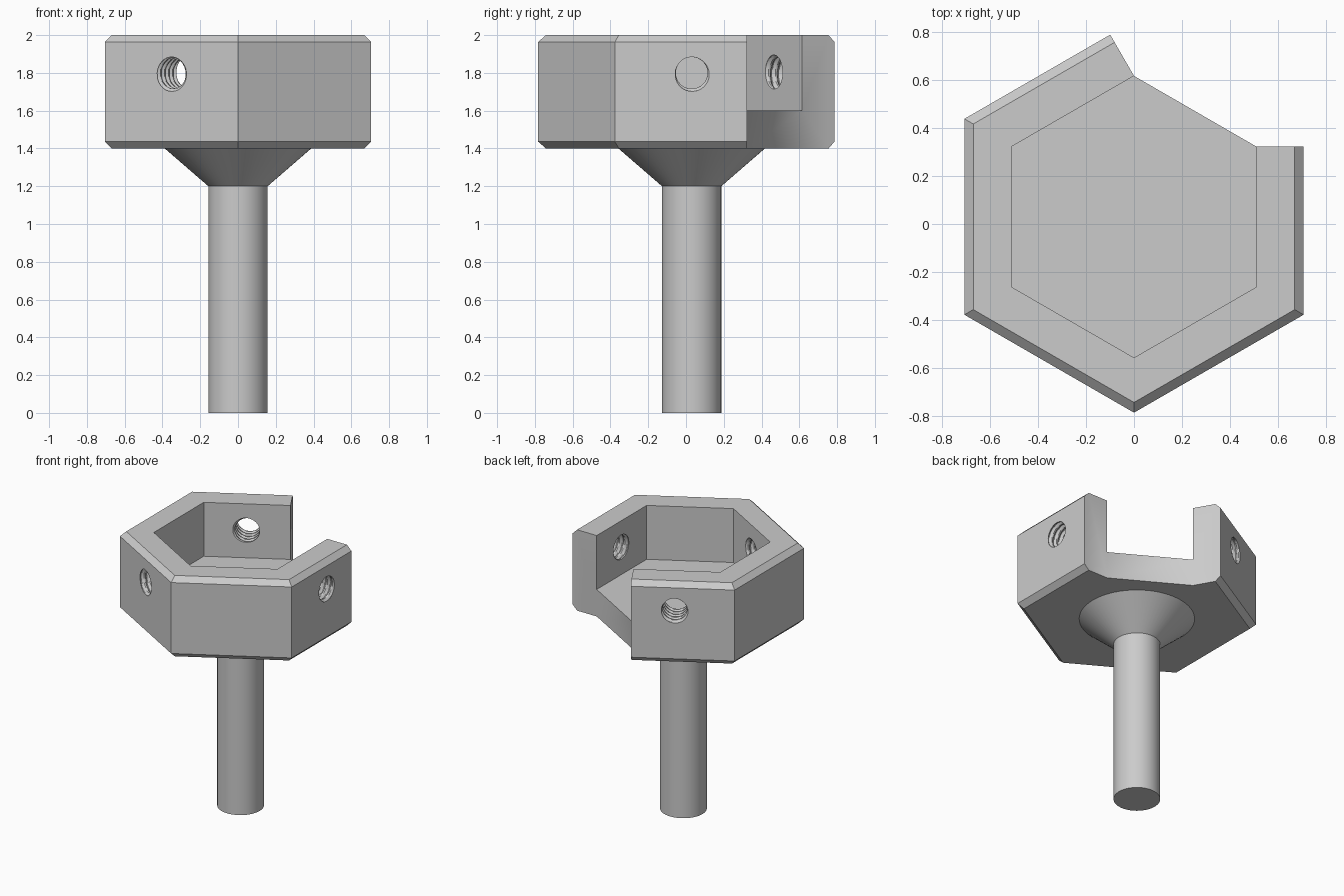
import bpy, bmesh
from math import pi, sin, cos, radians
from mathutils import Matrix, Vector

cube = bpy.data.objects.get("Cube")
if cube:
    bpy.data.objects.remove(cube, do_unlink=True)

CY = 0.03            # y of the hexagon axis
OUTER, INNER = 0.705, 0.507   # apothems
Z0, FLOOR, Z1, CHAMFER = 1.4, 1.6, 2.0, 0.037

grey = bpy.data.materials.new("plain_grey")
grey.use_nodes = True
colour = (0.6, 0.6, 0.6, 1)
grey.diffuse_color = colour
grey.node_tree.nodes["Principled BSDF"].inputs["Base Color"].default_value = colour


def loft(name, rings):
    """Closed solid through a list of equally long point rings."""
    bm = bmesh.new()
    loops = [[bm.verts.new(p) for p in ring] for ring in rings]
    n = len(loops[0])
    for a, b in zip(loops, loops[1:]):
        for i in range(n):
            j = (i + 1) % n
            bm.faces.new((a[i], a[j], b[j], b[i]))
    bm.faces.new(loops[0][::-1])
    bm.faces.new(loops[-1])
    bmesh.ops.recalc_face_normals(bm, faces=bm.faces)
    mesh = bpy.data.meshes.new(name)
    bm.to_mesh(mesh)
    bm.free()
    mesh.materials.append(grey)
    obj = bpy.data.objects.new(name, mesh)
    bpy.context.collection.objects.link(obj)
    return obj


def activate(obj):
    bpy.ops.object.select_all(action='DESELECT')
    obj.select_set(True)
    bpy.context.view_layer.objects.active = obj


def ring(radius, z, n, turn=0):
    return [(radius * cos(turn + 2 * pi * i / n),
             CY + radius * sin(turn + 2 * pi * i / n), z) for i in range(n)]


def hexagon(apothem, z):
    return ring(apothem / cos(pi / 6), z, 6, pi / 6)


def prism(name, outline, z_low, z_high):
    return loft(name, [[(x, y, z) for x, y in outline] for z in (z_low, z_high)])


def cut(obj, cutter):
    cutter.hide_render = True
    mod = obj.modifiers.new("cut", 'BOOLEAN')
    mod.operation, mod.solver, mod.object = 'DIFFERENCE', 'EXACT', cutter
    activate(obj)
    bpy.ops.object.modifier_apply(modifier=mod.name)
    bpy.data.objects.remove(cutter, do_unlink=True)


# Hexagonal head with chamfered outer edges
head = loft("hex_head", [
    hexagon(OUTER - CHAMFER, Z0), hexagon(OUTER, Z0 + CHAMFER),
    hexagon(OUTER, Z1 - CHAMFER), hexagon(OUTER - CHAMFER, Z1)])

# Opening through the back-left side, flush with the inner hexagon
inner = [Vector(p[:2]) for p in hexagon(INNER, 0)]
right_corner, back_corner = inner[0], inner[1]
side = Vector((cos(radians(120)), sin(radians(120))))
opening = [right_corner, right_corner + Vector((0.5, 0)),
           Vector((1, 1)), back_corner + side * 0.5, back_corner]
cut(head, prism("opening_cutter", opening, 1.2, 2.2))

# Hollow pocket, pushed out a little where the side is open
bulge = (right_corner + back_corner) / 2 + Vector((cos(pi / 3), sin(pi / 3))) * 0.1
cut(head, prism("pocket_cutter", [inner[0], bulge] + inner[1:], FLOOR, 2.2))


# Threaded screw holes in three sides
def thread_cutter(angle, minor=0.084, major=0.099, pitch=0.042, segs=32, steps=8):
    rings = []
    place = Matrix.Translation((0, CY, 1.8)) @ Matrix.Rotation(angle, 4, 'Z')
    count = int(0.34 / pitch * steps)
    for k in range(count + 1):
        x = 0.44 + k * pitch / steps
        pts = []
        for i in range(segs):
            phase = (k / steps - i / segs) % 1
            ridge = min(1, max(0, 1.25 - abs(phase - 0.5) * 3.5))
            r = minor + (major - minor) * ridge
            a = 2 * pi * i / segs
            pts.append(place @ Vector((x, r * cos(a), r * sin(a))))
        rings.append(pts)
    return loft("thread_cutter", rings)


for degrees in (0, 120, 240):
    cut(head, thread_cutter(radians(degrees)))

# Round shank flaring into the underside of the head
shank = loft("shank", [ring(r, z, 64) for r, z in
                       ((0.157, 0), (0.157, 1.2), (0.388, Z0), (0.388, Z0 + 0.02))])

for obj in (head, shank):
    activate(obj)
    bpy.ops.object.shade_smooth_by_angle(angle=radians(30))
